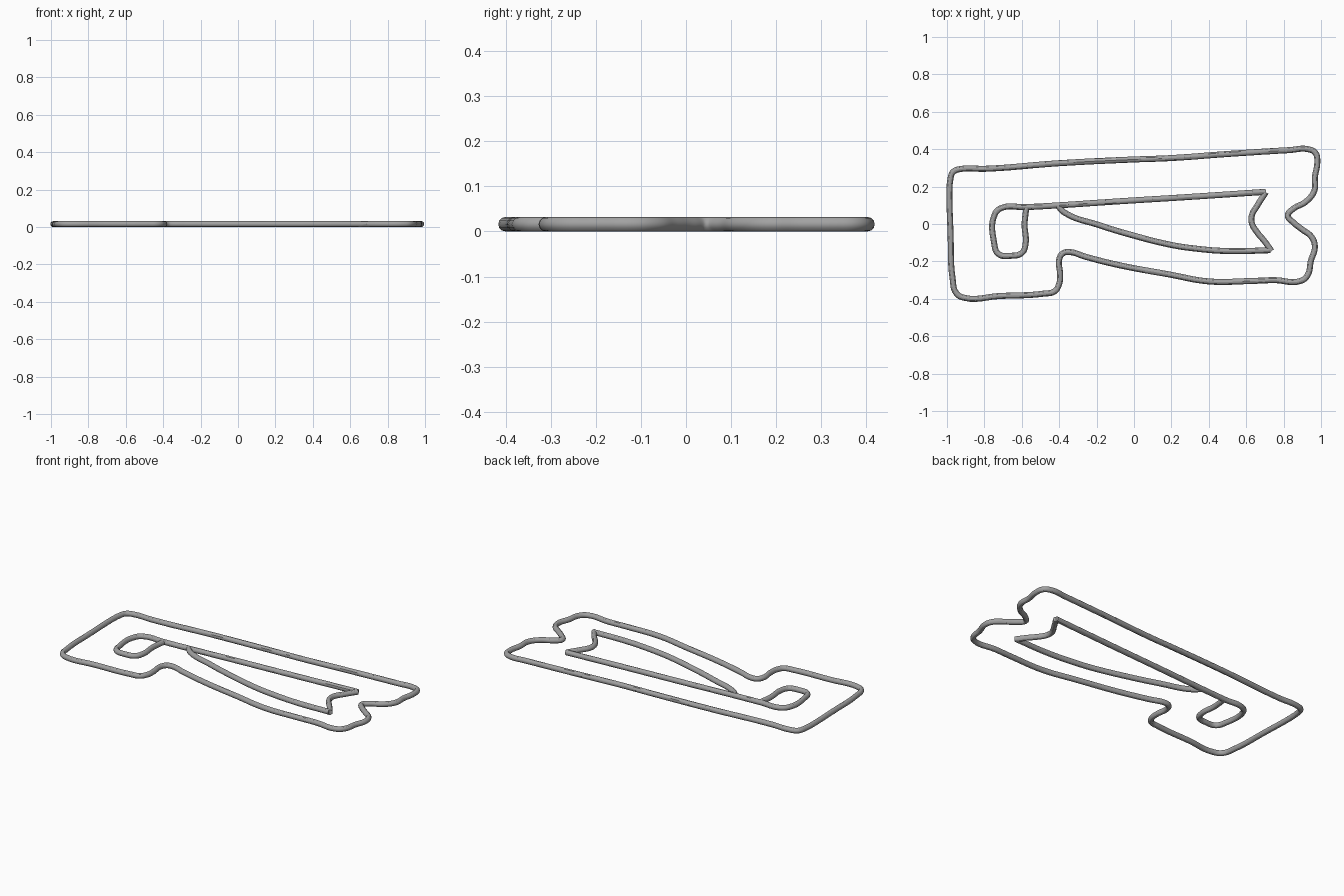
import bpy

RADIUS = .016

cube = bpy.data.objects.get("Cube")
if cube:
    bpy.data.objects.remove(cube, do_unlink=True)

# Single grey material
grey = bpy.data.materials.new("plain grey")
grey.use_nodes = True
colour = (.36, .36, .36, 1)
grey.diffuse_color = colour
grey.node_tree.nodes["Principled BSDF"].inputs["Base Color"].default_value = colour


def tube(name, points, closed=False):
    """Sweep a round wire along a flat smooth path and turn it into a mesh."""
    curve = bpy.data.curves.new(name + "_path", "CURVE")
    curve.dimensions = "3D"
    curve.bevel_depth = RADIUS
    curve.bevel_resolution = 4
    curve.resolution_u = 6
    curve.use_fill_caps = True
    spline = curve.splines.new("BEZIER")
    spline.bezier_points.add(len(points) - 1)
    for knot, (x, y) in zip(spline.bezier_points, points):
        knot.co = (x, y, RADIUS)
        knot.handle_left_type = knot.handle_right_type = "AUTO"
    spline.use_cyclic_u = closed
    helper = bpy.data.objects.new(name + "_helper", curve)
    bpy.context.collection.objects.link(helper)
    graph = bpy.context.evaluated_depsgraph_get()
    mesh = bpy.data.meshes.new_from_object(helper.evaluated_get(graph))
    bpy.data.objects.remove(helper, do_unlink=True)
    mesh.name = name
    mesh.materials.clear()
    mesh.materials.append(grey)
    wire = bpy.data.objects.new(name, mesh)
    bpy.context.collection.objects.link(wire)
    bpy.ops.object.select_all(action="DESELECT")
    wire.select_set(True)
    bpy.context.view_layer.objects.active = wire
    bpy.ops.object.shade_smooth_by_angle()
    return wire


# Outer frame: top edge, notched right end, curved underside, square left end
top_edge = [(-.98, .25), (-.965, .28), (-.92, .295), (-.8, .295), (-.4, .325),
            (0, .345), (.19, .352), (.51, .375), (.83, .395), (.93, .4)]
notched_end = [(.97, .38), (.98, .33), (.967, .25), (.965, .18), (.92, .12),
               (.85, .08), (.822, .045), (.85, .01), (.9, -.03), (.95, -.07),
               (.967, -.12), (.945, -.2), (.93, -.27), (.895, -.303)]
underside = [(.75, -.3), (.62, -.305), (.4, -.307), (.19, -.27), (-.08, -.22),
             (-.26, -.175), (-.345, -.15), (-.38, -.157), (-.4, -.19),
             (-.395, -.27), (-.4, -.32), (-.425, -.36), (-.48, -.372)]
square_end = [(-.72, -.385), (-.91, -.394), (-.95, -.37), (-.97, -.29), (-.98, -.08)]
tube("outer_frame", top_edge + notched_end + underside + square_end, closed=True)

# Straight spine that bends round into the grip loop
tube("spine_and_grip", [(.705, .172), (.3, .145), (-.1, .12), (-.4, .1), (-.58, .09),
                        (-.71, .085), (-.745, .05), (-.748, -.1), (-.725, -.16),
                        (-.66, -.17), (-.6, -.155), (-.58, -.11), (-.585, 0),
                        (-.575, .09)])

# Bowed lower edge of the blade
tube("blade_edge", [(-.41, .1), (-.37, .06), (-.19, -.005), (-.02, -.057),
                    (.19, -.11), (.3, -.128), (.51, -.145), (.73, -.14)])

# Notched tip of the blade
tube("blade_tip", [(.705, .17), (.66, .1), (.63, .045), (.63, .005), (.655, -.04),
                   (.7, -.095), (.735, -.145)])
